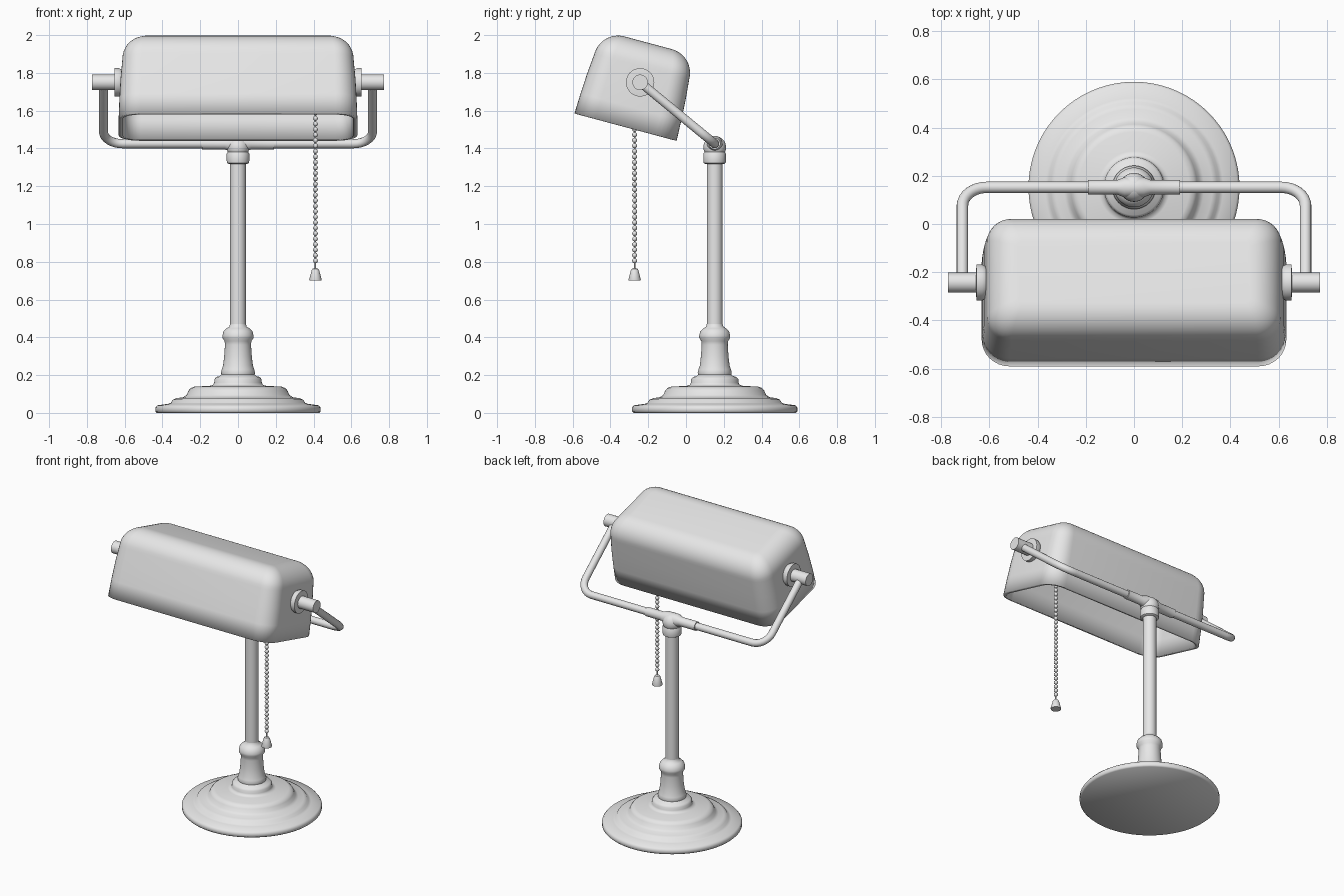
import bpy, bmesh
from math import sin, cos, pi, radians
from mathutils import Vector, Matrix

old = bpy.data.objects.get("Cube")
if old:
    bpy.data.objects.remove(old)

grey = bpy.data.materials.new("light grey")
grey.use_nodes = True
colour = (0.8, 0.8, 0.8, 1)
grey.diffuse_color = colour
grey.node_tree.nodes["Principled BSDF"].inputs["Base Color"].default_value = colour

POST_Y = 0.152
PIVOT = Vector((0, -0.243, 1.75))
CROSSBAR = Vector((0, POST_Y, 1.425))


def finish(bm, name, angle=35):
    bmesh.ops.recalc_face_normals(bm, faces=bm.faces)
    mesh = bpy.data.meshes.new(name)
    bm.to_mesh(mesh)
    bm.free()
    mesh.materials.append(grey)
    obj = bpy.data.objects.new(name, mesh)
    bpy.context.collection.objects.link(obj)
    bpy.ops.object.select_all(action='DESELECT')
    obj.select_set(True)
    bpy.context.view_layer.objects.active = obj
    bpy.ops.object.shade_smooth_by_angle(angle=radians(angle))
    return obj


def loft(rings):
    """Skin equal-length point rings and cap both ends."""
    bm = bmesh.new()
    rows = [[bm.verts.new(p) for p in ring] for ring in rings]
    n = len(rows[0])
    for a, b in zip(rows, rows[1:]):
        for i in range(n):
            j = (i + 1) % n
            bm.faces.new((a[i], a[j], b[j], b[i]))
    first = bm.faces.new(rows[0])
    bm.faces.new(rows[-1])
    return bm, first


def lathe(name, profile, origin, axis=(0, 0, 1), sides=48, angle=35):
    """Turn (radius, distance) pairs about an axis."""
    turn = Vector((0, 0, 1)).rotation_difference(Vector(axis)).to_matrix()
    rings = [[Vector(origin) + turn @ Vector((r * cos(2 * pi * i / sides),
                                              r * sin(2 * pi * i / sides), h))
              for i in range(sides)] for r, h in profile]
    return finish(loft(rings)[0], name, angle)


# Stepped round base with its turned column
base_profile = [
    (.43, 0), (.438, .008), (.438, .028), (.428, .04), (.37, .048), (.355, .054),
    (.345, .07), (.325, .078), (.29, .083), (.272, .095), (.262, .118),
    (.25, .132), (.23, .139), (.15, .143), (.132, .148), (.126, .16),
    (.125, .178), (.115, .19), (.095, .196), (.088, .203), (.09, .215),
    (.086, .23), (.079, .25), (.073, .3), (.069, .36), (.071, .38), (.082, .397),
    (.082, .41), (.076, .432), (.06, .448), (.046, .456), (.042, .47)]
lathe("base", base_profile, (0, POST_Y, 0), sides=72, angle=50)
lathe("post", [(.042, .44), (.042, 1.34)], (0, POST_Y, 0))

# Joint on top of the post
lathe("post_collar", [(.05, 1.318), (.058, 1.323), (.06, 1.335), (.06, 1.372),
                      (.052, 1.385), (.05, 1.43)], (0, POST_Y, 0))
bm = bmesh.new()
bmesh.ops.create_uvsphere(bm, u_segments=32, v_segments=16, radius=0.06,
                          matrix=Matrix.Translation((0, POST_Y, 1.406)))
finish(bm, "post_joint")
lathe("crossbar_sleeve", [(.03, -.19), (.03, -.07), (.042, -.04), (.042, .04),
                          (.03, .07), (.03, .19)], CROSSBAR, axis=(1, 0, 0), sides=32)

# Bent arm: a rounded U lying in the sloping plane between crossbar and pivots
slope = CROSSBAR - PIVOT
length = slope.length
down = slope.normalized()
ARM_X, BEND = 0.712, 0.1
half = [(ARM_X, 0)]
for k in range(9):
    a = k / 8 * pi / 2
    half.append((ARM_X - BEND + BEND * cos(a), length - BEND + BEND * sin(a)))
path = half + [(-x, d) for x, d in reversed(half)]
curve = bpy.data.curves.new("arm", 'CURVE')
curve.dimensions = '3D'
curve.bevel_depth = 0.024
curve.bevel_resolution = 5
spline = curve.splines.new('POLY')
spline.points.add(len(path) - 1)
for point, (x, d) in zip(spline.points, path):
    point.co = (*(PIVOT + down * d + Vector((x, 0, 0))), 1)
spline.use_smooth = True
curve.materials.append(grey)
bpy.context.collection.objects.link(bpy.data.objects.new("arm", curve))

# Shade pivots and their collars
for side, s in (("left", 1), ("right", -1)):
    axis = (s, 0, 0)
    lathe(side + "_pivot", [(.041, .59), (.041, .772)], PIVOT, axis, 32)
    lathe(side + "_pivot_collar", [(.05, .6), (.066, .612), (.075, .63), (.075, .653),
                                   (.055, .655)], PIVOT, axis, 32)


# Hollow shade: rounded rectangles stacked along its tilted height
def rounded_rectangle(hx, hy, r, z, steps=8):
    pts = []
    for q, (sx, sy) in enumerate(((1, 1), (-1, 1), (-1, -1), (1, -1))):
        for k in range(steps + 1):
            a = (q + k / steps) * pi / 2
            pts.append(Vector((sx * (hx - r) + r * cos(a), sy * (hy - r) + r * sin(a), z)))
    return pts


HEIGHT, ROUND, TAPER = 0.462, 0.13, 0.02
levels = [(0, 0), (.11, .004), (.22, .01)]
for k in range(11):
    a = k / 10 * pi / 2
    levels.append((HEIGHT - ROUND + ROUND * sin(a), TAPER + ROUND * (1 - cos(a))))
tilt = Matrix.Translation((0, -0.32, 1.513)) @ Matrix.Rotation(radians(-15), 4, 'X')
rings = [[tilt @ p for p in rounded_rectangle(.632 - i, .28 - i, max(.115 - .65 * i, .015), z)]
         for z, i in levels]
bm, opening = loft(rings)
bmesh.ops.recalc_face_normals(bm, faces=bm.faces)
bmesh.ops.delete(bm, geom=[opening], context='FACES_ONLY')
shade = finish(bm, "shade", 50)
wall = shade.modifiers.new("wall", 'SOLIDIFY')
wall.thickness = 0.022
wall.offset = -1

# Pull chain with a bell-shaped weight
CHAIN_X, CHAIN_Y = 0.41, -0.272
bm = bmesh.new()
for k in range(40):
    bmesh.ops.create_uvsphere(bm, u_segments=10, v_segments=6, radius=0.0135, matrix=
                              Matrix.Translation((CHAIN_X, CHAIN_Y, 0.805 + k * 0.029)))
finish(bm, "chain_beads", 60)
lathe("chain_cord", [(.004, .75), (.004, 1.94)], (CHAIN_X, CHAIN_Y, 0), sides=8)
lathe("chain_weight", [(.032, .7), (.033, .705), (.02, .755), (.015, .763), (.006, .766)],
      (CHAIN_X, CHAIN_Y, 0), sides=24)
